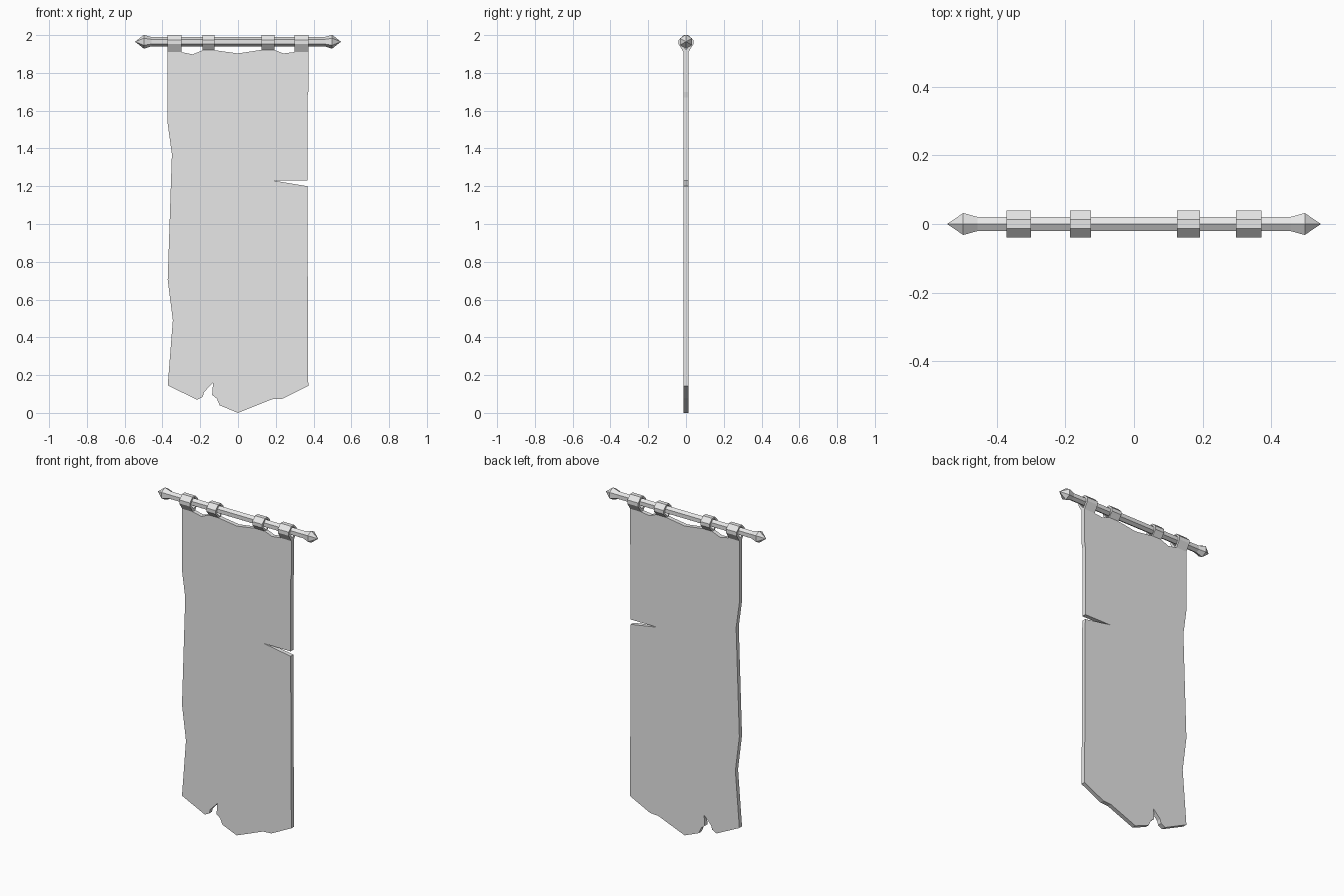
import bpy, bmesh, math

if "Cube" in bpy.data.objects:
    bpy.data.objects.remove(bpy.data.objects["Cube"])

grey = bpy.data.materials.new("plain grey")
grey.diffuse_color = (0.8, 0.8, 0.8, 1)
grey.use_nodes = True
grey.node_tree.nodes["Principled BSDF"].inputs["Base Color"].default_value = grey.diffuse_color


def finish(name, bm):
    bmesh.ops.recalc_face_normals(bm, faces=bm.faces[:])
    mesh = bpy.data.meshes.new(name)
    bm.to_mesh(mesh)
    bm.free()
    mesh.materials.append(grey)
    obj = bpy.data.objects.new(name, mesh)
    bpy.context.collection.objects.link(obj)
    return obj


# Tattered cloth: outline in x, z, extruded through y
T = 0.013
outline = [
    (-0.372, 1.91), (-0.372, 1.53), (-0.35, 1.37), (-0.372, 0.705), (-0.345, 0.49),
    (-0.372, 0.145), (-0.217, 0.07), (-0.187, 0.085), (-0.18, 0.11), (-0.132, 0.16),
    (-0.137, 0.095), (-0.112, 0.075), (-0.097, 0.04), (0, 0.0), (0.18, 0.072),
    (0.235, 0.075), (0.372, 0.143), (0.367, 1.20), (0.187, 1.23), (0.367, 1.23),
    (0.367, 1.67), (0.372, 1.70), (0.372, 1.91), (0.298, 1.91), (0.24, 1.903),
    (0.192, 1.922), (0.125, 1.922), (0, 1.903), (-0.125, 1.92), (-0.187, 1.92),
    (-0.24, 1.898), (-0.30, 1.91)]
bm = bmesh.new()
face = bm.faces.new([bm.verts.new((x, -T, z)) for x, z in outline])
ext = bmesh.ops.extrude_face_region(bm, geom=[face], use_keep_orig=True)
for v in [g for g in ext["geom"] if isinstance(g, bmesh.types.BMVert)]:
    v.co.y = T
bmesh.ops.triangulate(bm, faces=[f for f in bm.faces if len(f.verts) > 4])
finish("cloth", bm)

# Hexagonal rod with pointed finials: rings of (x, radius)
ZR = 1.965
rings = [(-0.498, 0.037), (-0.457, 0.024), (0.457, 0.024), (0.498, 0.037)]
bm = bmesh.new()
loops = []
for x, r in rings:
    loops.append([bm.verts.new((x, r * math.sin(k * math.pi / 3),
                                ZR + r * math.cos(k * math.pi / 3))) for k in range(6)])
for a, b in zip(loops, loops[1:]):
    for k in range(6):
        bm.faces.new((a[k], a[(k + 1) % 6], b[(k + 1) % 6], b[k]))
for x, ring in ((-0.545, loops[0]), (0.545, loops[-1])):
    tip = bm.verts.new((x, 0, ZR))
    for k in range(6):
        bm.faces.new((ring[k], ring[(k + 1) % 6], tip))
finish("rod", bm)


# Hanging loops: hollow cross-section in y, z wrapped around the rod
def hanging_loop(name, x0, x1, zb):
    outer = [(-T, zb), (-0.039, 1.952), (-0.039, 1.974), (-T, 2.0),
             (T, 2.0), (0.039, 1.974), (0.039, 1.952), (T, zb)]
    inner = [(-0.002, 1.925), (-0.026, 1.953), (-0.026, 1.97), (-0.008, 1.99),
             (0.008, 1.99), (0.026, 1.97), (0.026, 1.953), (0.002, 1.925)]
    bm = bmesh.new()
    o0, i0, o1, i1 = [[bm.verts.new((x, y, z)) for y, z in pts]
                      for x in (x0, x1) for pts in (outer, inner)]
    for a, b in ((o0, o1), (o1, i1), (i1, i0), (i0, o0)):
        for k in range(8):
            j = (k + 1) % 8
            bm.faces.new((a[k], a[j], b[j], b[k]))
    finish(name, bm)


for n, (x0, x1, zb) in enumerate([(-0.372, -0.30, 1.91), (-0.187, -0.125, 1.92),
                                  (0.125, 0.192, 1.922), (0.298, 0.372, 1.91)]):
    hanging_loop(f"hanging_loop_{n + 1}", x0, x1, zb)
